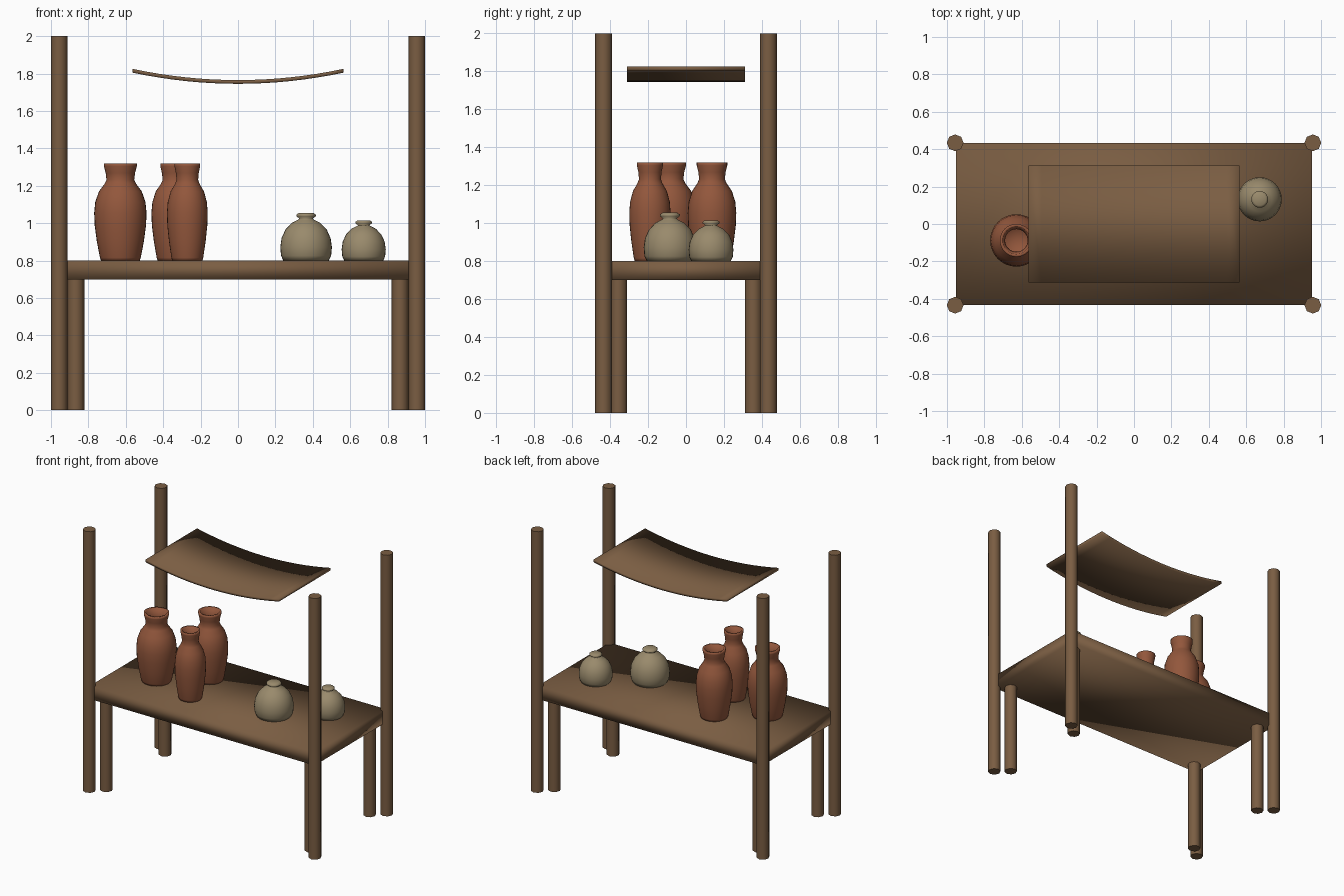
import bpy
import bmesh
from math import pi

cube = bpy.data.objects.get("Cube")
if cube:
    bpy.data.objects.remove(cube, do_unlink=True)


def make_material(name, rgb):
    mat = bpy.data.materials.new(name)
    mat.use_nodes = True
    color = (*rgb, 1)
    mat.diffuse_color = color
    bsdf = next(n for n in mat.node_tree.nodes if n.type == "BSDF_PRINCIPLED")
    bsdf.inputs["Base Color"].default_value = color
    return mat


wood = make_material("brown wood", (0.195, 0.11, 0.055))
terracotta = make_material("terracotta", (0.29, 0.095, 0.045))
clay = make_material("pale clay", (0.32, 0.255, 0.15))


def finish(bm, name, mat, location):
    bmesh.ops.recalc_face_normals(bm, faces=bm.faces)
    mesh = bpy.data.meshes.new(name)
    bm.to_mesh(mesh)
    bm.free()
    mesh.materials.append(mat)
    for face in mesh.polygons:
        face.use_smooth = True
    obj = bpy.data.objects.new(name, mesh)
    obj.location = location
    bpy.context.collection.objects.link(obj)
    return obj


def pole(name, x, y, height, radius=0.045):
    bm = bmesh.new()
    bmesh.ops.create_cone(bm, cap_ends=True, segments=8, radius1=radius,
                          radius2=radius, depth=height)
    # Keep the end caps crisp
    rims = [e for e in bm.edges if abs(e.verts[0].co.z - e.verts[1].co.z) < 0.01]
    for edge in rims:
        edge.smooth = False
    return finish(bm, name, wood, (x, y, height / 2))


def slab(name, size, z):
    bm = bmesh.new()
    bmesh.ops.create_cube(bm, size=1)
    bmesh.ops.scale(bm, vec=size, verts=bm.verts)
    return finish(bm, name, wood, (0, 0, z))


def curved_slab(name, half_x, half_y, low, sag, thick, steps=16):
    # A sagging strip: one cross-section ring per step along x
    bm = bmesh.new()
    rings = []
    for i in range(steps + 1):
        t = 2 * i / steps - 1
        z = sag * t * t
        rings.append([bm.verts.new((half_x * t, y, z + h)) for y, h in
                      ((-half_y, 0), (half_y, 0), (half_y, thick), (-half_y, thick))])
    for a, b in zip(rings, rings[1:]):
        for k in range(4):
            n = (k + 1) % 4
            bm.faces.new((a[k], a[n], b[n], b[k]))
    bm.faces.new(rings[0])
    bm.faces.new(rings[-1])
    return finish(bm, name, wood, (0, 0, low))


def turned(name, profile, mat, x, y, width, height, segments=32):
    # Spin a profile of (radius, height) points around z
    bm = bmesh.new()
    verts = [bm.verts.new((r * width, 0, z * height)) for r, z in profile]
    edges = [bm.edges.new(pair) for pair in zip(verts, verts[1:])]
    bmesh.ops.spin(bm, geom=verts + edges, cent=(0, 0, 0), axis=(0, 0, 1),
                   angle=2 * pi, steps=segments)
    bmesh.ops.remove_doubles(bm, verts=bm.verts, dist=0.0005)
    return finish(bm, name, mat, (x, y, TABLE_TOP))


TABLE_TOP = 0.8

# Frame: tall corner posts, short legs just inside them
for side, sx in (("right", -1), ("left", 1)):
    for end, sy in (("front", -1), ("back", 1)):
        pole(f"{end}_{side}_post", sx * 0.956, sy * 0.434, 2.0)
        pole(f"{end}_{side}_leg", sx * 0.867, sy * 0.355, 0.72)

slab("table_top", (1.905, 0.866, 0.1), 0.75)
curved_slab("hanging_canopy", 0.565, 0.312, 1.745, 0.06, 0.02)

# Tall open jars: outside wall, rim, then inside wall
jar = [(0, 0), (0.74, 0), (0.78, 0.03), (0.9, 0.2), (0.98, 0.36), (1, 0.49),
       (0.96, 0.6), (0.82, 0.71), (0.6, 0.79), (0.53, 0.83), (0.56, 0.9),
       (0.63, 0.97), (0.63, 1), (0.52, 1), (0.43, 0.85), (0.5, 0.77),
       (0.8, 0.6), (0.85, 0.48), (0.65, 0.05), (0, 0.05)]
for i, (x, y, radius) in enumerate(((-0.629, -0.088, 0.14),
                                    (-0.335, 0.137, 0.128),
                                    (-0.271, -0.19, 0.109))):
    turned(f"tall_jar_{i + 1}", jar, terracotta, x, y, radius, 0.52)

# Squat lidded pots
pot = [(0, 0), (0.88, 0), (0.97, 0.1), (1, 0.28), (0.95, 0.47), (0.8, 0.65),
       (0.55, 0.79), (0.3, 0.86), (0.26, 0.88), (0.38, 0.93), (0.38, 0.96),
       (0.28, 1), (0, 1)]
turned("squat_pot_large", pot, clay, 0.364, -0.085, 0.138, 0.255)
turned("squat_pot_small", pot, clay, 0.672, 0.132, 0.118, 0.215)
